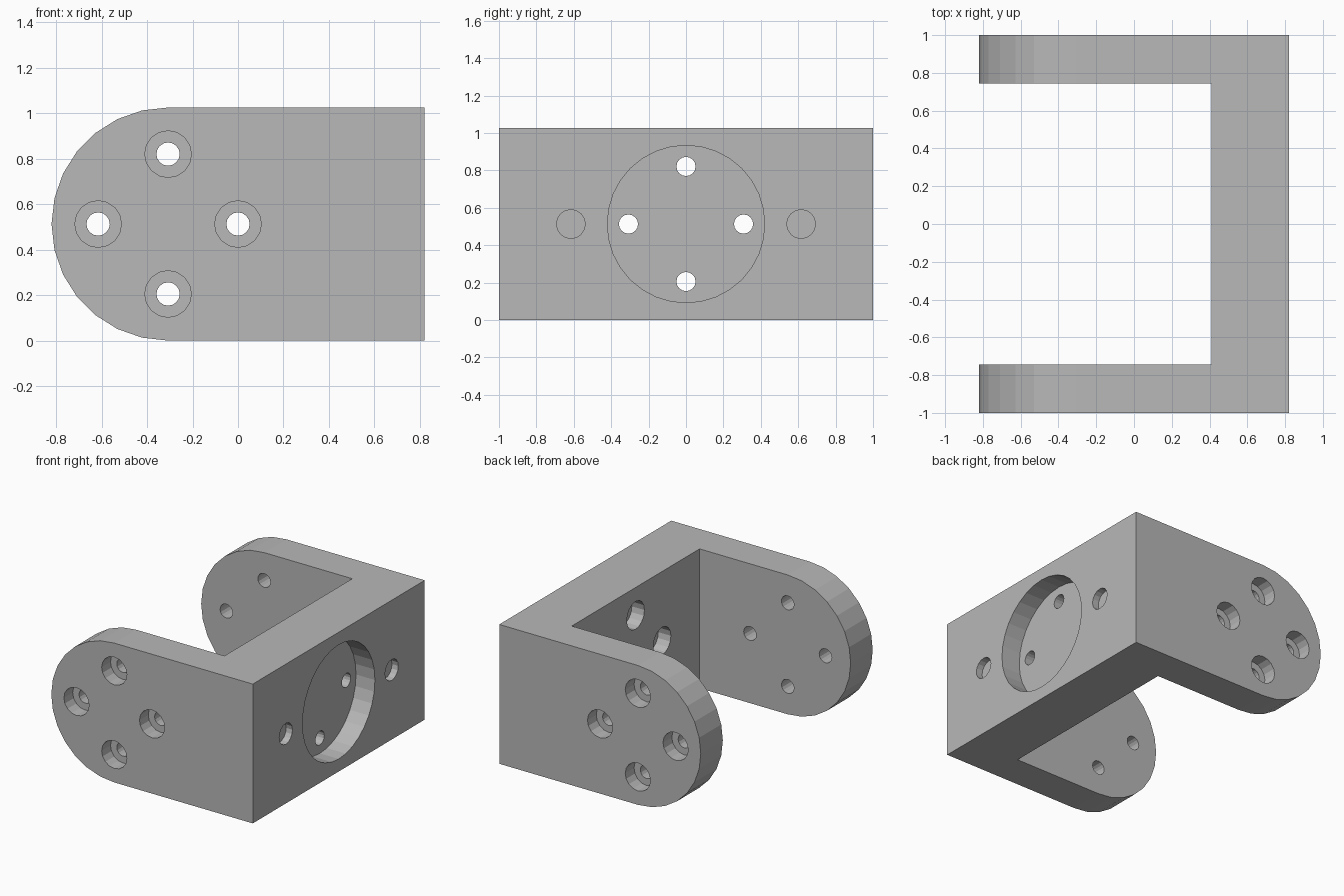
import bpy, bmesh, math
from mathutils import Matrix, Vector

if "Cube" in bpy.data.objects:
    bpy.data.objects.remove(bpy.data.objects["Cube"], do_unlink=True)

U = 2 / 39                      # one design unit: the bracket is 39 wide
LENGTH, WIDTH, HEIGHT = 32 * U, 39 * U, 20 * U
ARM, PLATE = 5 * U, 8 * U       # thickness of the arms and the end plate
MID = HEIGHT / 2
FACE = LENGTH / 2               # outer face of the end plate
INNER = FACE - PLATE            # inner face of the end plate

grey = bpy.data.materials.new("grey metal")
grey.use_nodes = True
COLOUR = (0.48, 0.48, 0.48, 1)
grey.diffuse_color = COLOUR
grey.node_tree.nodes["Principled BSDF"].inputs["Base Color"].default_value = COLOUR


def make_object(name, bm):
    bmesh.ops.recalc_face_normals(bm, faces=bm.faces[:])
    mesh = bpy.data.meshes.new(name)
    bm.to_mesh(mesh)
    bm.free()
    mesh.materials.append(grey)
    obj = bpy.data.objects.new(name, mesh)
    bpy.context.collection.objects.link(obj)
    return obj


def cut(target, bm):
    """Subtract a closed mesh from the target and discard the cutter."""
    cutter = make_object("cutter", bm)
    cutter.hide_render = True
    mod = target.modifiers.new("cut", "BOOLEAN")
    mod.operation, mod.solver, mod.object = "DIFFERENCE", "EXACT", cutter
    bpy.context.view_layer.objects.active = target
    bpy.ops.object.modifier_apply(modifier=mod.name)
    bpy.data.objects.remove(cutter, do_unlink=True)


def drill(target, centre, radius, half_depth, axis, sides=16):
    """Cut a round hole reaching half_depth to each side of its centre."""
    bm = bmesh.new()
    turn = Matrix.Rotation(math.pi / 2, 4, "Y" if axis == "X" else "X")
    bmesh.ops.create_cone(bm, cap_ends=True, segments=sides, radius1=radius,
                          radius2=radius, depth=2 * half_depth,
                          matrix=Matrix.Translation(centre) @ turn)
    cut(target, bm)


# Solid body: side profile with one rounded end, extruded across the width
bm = bmesh.new()
profile = [(FACE, 0), (FACE, HEIGHT)]
for i in range(15):
    a = math.pi / 2 + math.pi * i / 14
    profile.append((MID - FACE + MID * math.cos(a), MID + MID * math.sin(a)))
face = bm.faces.new([bm.verts.new((x, -WIDTH / 2, z)) for x, z in profile])
ext = bmesh.ops.extrude_face_region(bm, geom=[face])
bmesh.ops.translate(bm, vec=(0, WIDTH, 0),
                    verts=[v for v in ext["geom"] if isinstance(v, bmesh.types.BMVert)])
bracket = make_object("bracket", bm)

# Opening between the two arms
bm = bmesh.new()
bmesh.ops.create_cube(bm, size=1)
bmesh.ops.scale(bm, vec=(2, WIDTH - 2 * ARM, 2), verts=bm.verts)
bmesh.ops.translate(bm, vec=(INNER - 1, 0, MID), verts=bm.verts)
cut(bracket, bm)

# Large pocket and two shallow blind holes in the end plate
drill(bracket, Vector((FACE, 0, MID)), 8.2 * U, 3 * U, "X", 32)
for side in (-1, 1):
    drill(bracket, Vector((FACE, side * 12 * U, MID)), 1.5 * U, U, "X")

# Cross pattern of counterbored screw holes in the end plate and both arms
for a, b in ((1, 0), (-1, 0), (0, 1), (0, -1)):
    a, b = a * 6 * U, MID + b * 6 * U
    drill(bracket, Vector((INNER, a, b)), 2 * U, 2 * U, "X")
    drill(bracket, Vector((INNER + PLATE / 2, a, b)), U, PLATE, "X")
    x = MID - FACE + a
    for side in (-1, 1):
        drill(bracket, Vector((x, side * WIDTH / 2, b)), 2 * U, 2 * U, "Y")
    drill(bracket, Vector((x, 0, b)), U, WIDTH, "Y")

# Single material on flat faces
for poly in bracket.data.polygons:
    poly.use_smooth = False
    poly.material_index = 0
